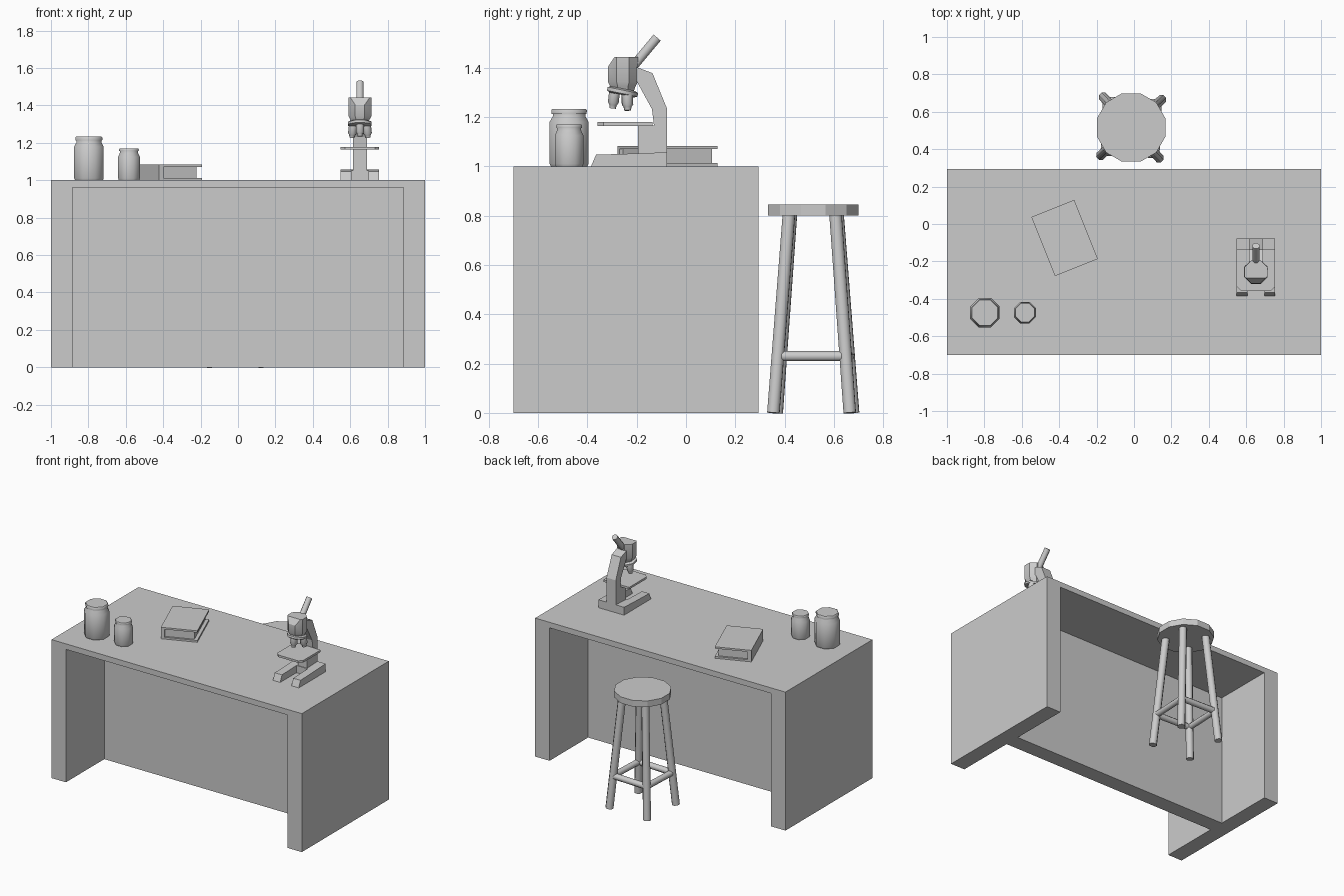
import bpy, bmesh
from math import radians, pi, cos, sin
from mathutils import Vector, Matrix

if "Cube" in bpy.data.objects:
    bpy.data.objects.remove(bpy.data.objects["Cube"])


def finish(name, bm, smooth=None):
    bmesh.ops.recalc_face_normals(bm, faces=bm.faces)
    me = bpy.data.meshes.new(name)
    bm.to_mesh(me)
    bm.free()
    ob = bpy.data.objects.new(name, me)
    bpy.context.collection.objects.link(ob)
    if smooth:
        me.shade_smooth()
        me.set_sharp_from_angle(angle=radians(smooth))
    return ob


def prism(name, pts, axis, a, b):
    """Extrude a 2D outline along an axis from a to b."""
    put = {'X': lambda u, v, t: (t, u, v),
           'Y': lambda u, v, t: (u, t, v),
           'Z': lambda u, v, t: (u, v, t)}[axis]
    bm = bmesh.new()
    f = bm.faces.new([bm.verts.new(put(u, v, a)) for u, v in pts])
    r = bmesh.ops.extrude_face_region(bm, geom=[f])
    vs = [e for e in r['geom'] if isinstance(e, bmesh.types.BMVert)]
    bmesh.ops.translate(bm, verts=vs, vec=put(0, 0, b - a))
    return finish(name, bm)


def box(name, x, y, z):
    return prism(name, [(x[0], y[0]), (x[1], y[0]), (x[1], y[1]), (x[0], y[1])], 'Z', *z)


def lathe(name, profile, origin=(0, 0, 0), axis=(0, 0, 1), n=8, smooth=50, cut=None):
    """Turn (apothem, height) pairs about an axis, flats facing x and y."""
    bm = bmesh.new()
    k = 1 / cos(pi / n)
    rings = [[bm.verts.new((r * k * cos((i + .5) * 2 * pi / n),
                            r * k * sin((i + .5) * 2 * pi / n), z)) for i in range(n)]
             for r, z in profile]
    for lo, hi in zip(rings, rings[1:]):
        for i in range(n):
            j = (i + 1) % n
            bm.faces.new((lo[i], lo[j], hi[j], hi[i]))
    bm.faces.new(rings[0])
    bm.faces.new(rings[-1])
    rot = Vector(axis).to_track_quat('Z', 'Y').to_matrix().to_4x4()
    bm.transform(Matrix.Translation(origin) @ rot)
    if cut:
        r = bmesh.ops.bisect_plane(bm, geom=bm.verts[:] + bm.edges[:] + bm.faces[:],
                                   plane_co=cut[0], plane_no=cut[1], clear_outer=True)
        bmesh.ops.holes_fill(bm, edges=[e for e in bm.edges if e.is_boundary])
    return finish(name, bm, smooth)


def rod(name, p, q, r, n=8):
    d = Vector(q) - Vector(p)
    return lathe(name, [(r, 0), (r, d.length)], p, d, n)


# Desk: top with two side slabs, and a central modesty panel
prism('desk_frame', [(-1, 0), (-.885, 0), (-.885, .96), (.885, .96),
                     (.885, 0), (1, 0), (1, 1), (-1, 1)], 'Y', -.7, .293)
box('desk_panel', (-.885, .885), (-.262, -.147), (0, .96))

# Stool: seat, splayed legs, stretchers
C = Vector((-.015, .516, 0))
lathe('stool_seat', [(.183, .80), (.183, .845)], C, n=12, smooth=25)


def leg_point(i, z):
    off = .155 - .06 * z / .8
    a = radians(45 + 90 * i - 2.5)
    return C + Vector((off * 2 ** .5 * cos(a), off * 2 ** .5 * sin(a), z))


for i in range(4):
    rod(f'stool_leg_{i}', leg_point(i, 0), leg_point(i, .81), .025)
    rod(f'stool_stretcher_{i}', leg_point(i, .23), leg_point(i + 1, .23), .02)

# Jars with lids
lathe('large_jar', [(.074, 1), (.079, 1.01), (.079, 1.18), (.066, 1.203), (.066, 1.215)],
      (-.797, -.474, 0))
lathe('large_jar_lid', [(.071, 1.212), (.072, 1.228), (.068, 1.233)], (-.797, -.474, 0))
lathe('small_jar', [(.054, 1), (.058, 1.01), (.058, 1.125), (.049, 1.145), (.049, 1.16)],
      (-.583, -.474, 0))
lathe('small_jar_lid', [(.052, 1.155), (.053, 1.164), (.050, 1.169)], (-.583, -.474, 0))

# Book: wrap-around cover and inset pages
book = [prism('book_cover', [(-.123, 0), (.123, 0), (.123, .013), (-.097, .013),
                             (-.097, .07), (.123, .07), (.123, .083), (-.123, .083)],
              'Y', -.17, .17),
        box('book_pages', (-.097, .1), (-.155, .155), (.013, .07))]
for b in book:
    b.matrix_world = Matrix.Translation((-.371, -.075, 1)) @ Matrix.Rotation(radians(21.8), 4, 'Z')

# Microscope base: two toes joined by a rear block
X = .652
toe = [(-.385, 1), (-.365, 1.047), (-.2, 1.052), (-.2, 1)]
prism('microscope_left_toe', toe, 'X', X - .103, X - .045)
prism('microscope_right_toe', toe, 'X', X + .045, X + .103)
prism('microscope_base', [(-.2, 1), (-.2, 1.052), (-.077, 1.057), (-.077, 1)],
      'X', X - .103, X + .103)

# Microscope arm and stage
prism('microscope_arm', [(-.195, 1.03), (-.195, 1.166), (-.13, 1.166), (-.138, 1.232),
                         (-.2, 1.345), (-.2, 1.402), (-.136, 1.378), (-.077, 1.234),
                         (-.077, 1.03)], 'X', X - .037, X + .037)
prism('microscope_stage', [(X - .103, -.135), (X - .103, -.335), (X - .08, -.358),
                           (X + .08, -.358), (X + .103, -.335), (X + .103, -.135)],
      'Z', 1.164, 1.179)

# Microscope head, eyepiece, turret and objectives
H = Vector((X, -.256, 0))
lathe('microscope_head', [(.045, 1.305), (.05, 1.322), (.061, 1.342), (.061, 1.443)], H,
      smooth=30, cut=((X, -.315, 1.406), (0, -.83, .56)))
rod('microscope_eyepiece', (X, -.225, 1.393), (X, -.117, 1.522), .019)
down = Vector((0, -.2, -.98))
lathe('microscope_turret', [(.05, -.012), (.063, -.006), (.063, .008), (.05, .014)],
      (X, -.257, 1.303), down)
for i, (dx, y, z) in enumerate([(0, -.29, 1.3), (-.036, -.238, 1.292), (.036, -.238, 1.292)]):
    axis = Vector((dx * 3, -.12 if dx == 0 else .02, -1))
    lathe(f'microscope_objective_{i}', [(.022, 0), (.022, .042), (.015, .052), (.013, .066)],
          (X + dx, y, z), axis)
